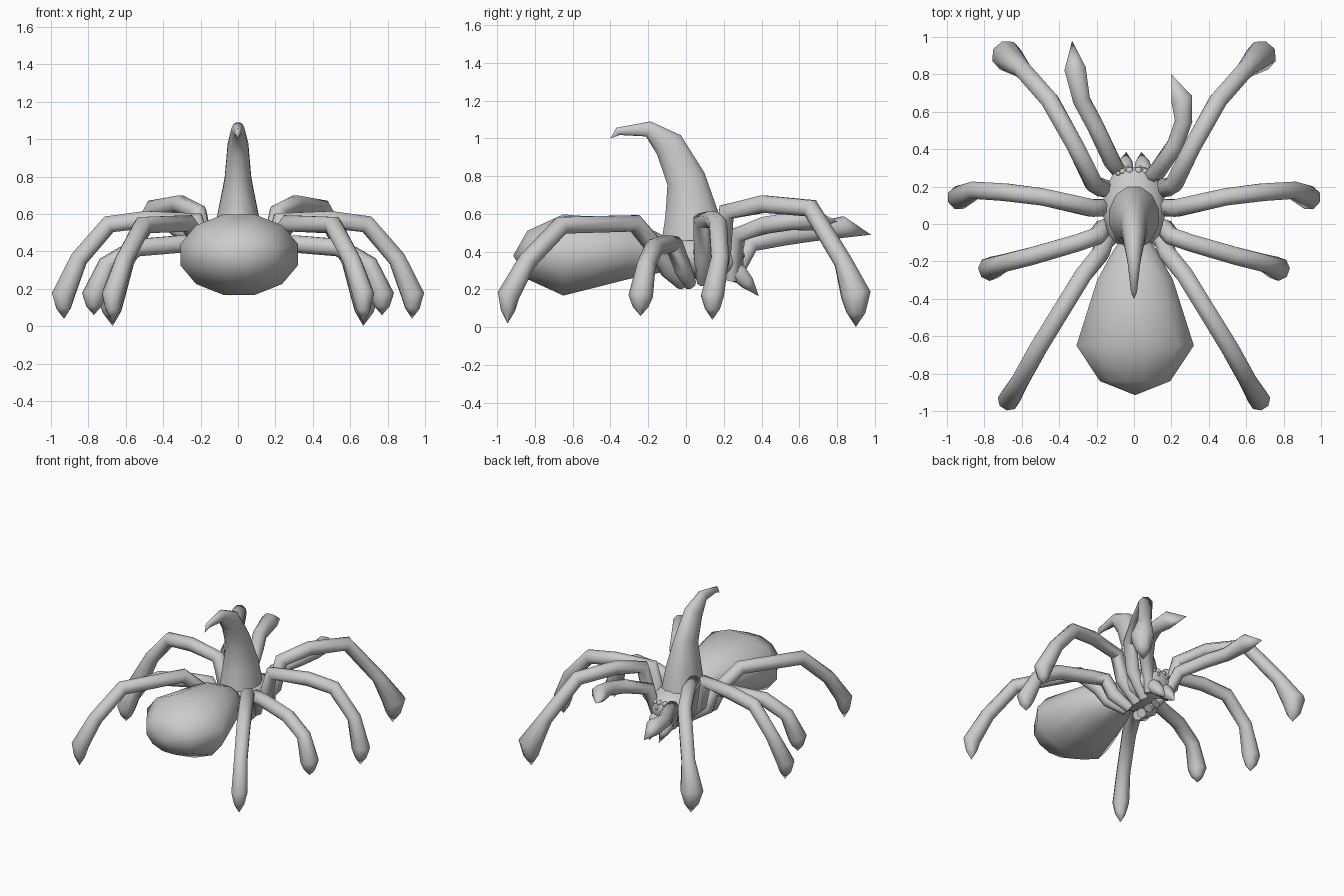
import bpy, bmesh, math
from mathutils import Vector

cube = bpy.data.objects.get("Cube")
if cube:
    bpy.data.objects.remove(cube, do_unlink=True)

GREY = (0.6, 0.6, 0.6, 1)
mat = bpy.data.materials.new("plain grey")
mat.use_nodes = True
mat.diffuse_color = GREY
mat.node_tree.nodes["Principled BSDF"].inputs["Base Color"].default_value = GREY


def finish(name, bm, angle):
    """Turn a bmesh into a smooth shaded grey object."""
    bmesh.ops.recalc_face_normals(bm, faces=bm.faces)
    mesh = bpy.data.meshes.new(name)
    bm.to_mesh(mesh)
    bm.free()
    mesh.materials.append(mat)
    obj = bpy.data.objects.new(name, mesh)
    bpy.context.collection.objects.link(obj)
    bpy.ops.object.select_all(action="DESELECT")
    obj.select_set(True)
    bpy.context.view_layer.objects.active = obj
    bpy.ops.object.shade_smooth_by_angle(angle=math.radians(angle))


def loft(name, path, radii, side, sides=8, axis=None, angle=60):
    """Skin elliptical rings along a path; radii are (across side, other way)."""
    path = [Vector(p) for p in path]
    side = Vector(side).normalized()
    bm = bmesh.new()
    rings = []
    for i, (p, (ra, rb)) in enumerate(zip(path, radii)):
        if axis:
            tangent = Vector(axis)
        else:
            before = (p - path[i - 1]).normalized() if i else Vector()
            after = (path[i + 1] - p).normalized() if i < len(path) - 1 else Vector()
            tangent = before + after
        across = (side - tangent * side.dot(tangent) / tangent.length_squared).normalized()
        up = across.cross(tangent).normalized()
        ring = []
        for k in range(sides):
            a = math.tau * (k + 0.5) / sides
            ring.append(bm.verts.new(p + across * ra * math.cos(a) + up * rb * math.sin(a)))
        rings.append(ring)
    for a, b in zip(rings, rings[1:]):
        for k in range(sides):
            n = (k + 1) % sides
            bm.faces.new((a[k], a[n], b[n], b[k]))
    bm.faces.new(rings[0])
    bm.faces.new(rings[-1])
    bmesh.ops.remove_doubles(bm, verts=bm.verts, dist=0.002)
    finish(name, bm, angle)


def body(name, rings, sides, x=0):
    """Loft along y from rings of (y, half width, top, bottom)."""
    loft(name, [(x, y, (t + b) / 2) for y, w, t, b in rings],
         [(w, (t - b) / 2) for y, w, t, b in rings], X, sides, (0, -1, 0))


def eye(name, centre, radius):
    bm = bmesh.new()
    bmesh.ops.create_uvsphere(bm, u_segments=8, v_segments=6, radius=radius)
    bmesh.ops.translate(bm, verts=bm.verts, vec=centre)
    finish(name, bm, 60)


def round_radii(values):
    return [(r, r) for r in values]


X = (1, 0, 0)

# Abdomen and thorax
body("abdomen", [(-0.06, 0.06, 0.44, 0.3), (-0.14, 0.12, 0.5, 0.285),
                 (-0.3, 0.21, 0.575, 0.25), (-0.65, 0.325, 0.605, 0.16),
                 (-0.84, 0.195, 0.515, 0.25), (-0.915, 0.001, 0.381, 0.379)], 12, 0.006)
body("thorax", [(-0.13, 0.07, 0.45, 0.3), (-0.06, 0.14, 0.48, 0.27),
                (0.08, 0.18, 0.49, 0.25), (0.2, 0.155, 0.475, 0.255),
                (0.28, 0.105, 0.435, 0.28), (0.305, 0.06, 0.4, 0.31)], 14)

# Curved horn
horn = [(0.035, 0.46, 0.135, 0.17), (0.03, 0.6, 0.113, 0.145),
        (0.0, 0.785, 0.074, 0.107), (-0.09, 0.965, 0.057, 0.084),
        (-0.2, 1.05, 0.036, 0.043), (-0.36, 1.037, 0.017, 0.022),
        (-0.4, 1.0, 0.001, 0.001)]
loft("horn", [(0, y, z) for y, z, a, b in horn], [(a, b) for y, z, a, b in horn], X, 12)

# Walking legs: hip under the body, body joint, thigh, knee, shin, foot bulb, claw tip
legs = {
    "rear_leg": [(0.05, 0.17, 0.24), (0.215, 0.215, 0.61), (0.31, 0.41, 0.652),
                 (0.45, 0.66, 0.63), (0.6, 0.83, 0.35), (0.68, 0.9, 0.17), (0.67, 0.9, 0.002)],
    "rear_middle_leg": [(0.05, 0.09, 0.24), (0.225, 0.085, 0.565), (0.49, 0.145, 0.57),
                        (0.69, 0.17, 0.545), (0.85, 0.18, 0.36), (0.935, 0.14, 0.165), (0.93, 0.14, 0.04)],
    "front_middle_leg": [(0.05, 0.02, 0.23), (0.2, -0.065, 0.44), (0.3, -0.1, 0.44),
                         (0.54, -0.17, 0.42), (0.7, -0.21, 0.33), (0.77, -0.24, 0.165), (0.77, -0.24, 0.06)],
    "front_leg": [(0.05, -0.02, 0.23), (0.18, -0.16, 0.42), (0.27, -0.27, 0.55),
                  (0.51, -0.66, 0.54), (0.61, -0.84, 0.35), (0.67, -0.94, 0.17), (0.67, -0.945, 0.02)],
}
bulbs = {"rear_leg": 0.083, "front_leg": 0.06}
for name, points in legs.items():
    bulb = bulbs.get(name, 0.065)
    for label, s in (("left", 1), ("right", -1)):
        path = [Vector((s * x, y, z)) for x, y, z in points]
        run = path[-1] - path[0]
        path.insert(-1, path[-2].lerp(path[-1], 0.55))
        # the hip segment bows outwards beside the thorax
        path.insert(1, path[0].lerp(path[1], 0.5) + Vector((s * 0.04, 0, -0.02)))
        loft(label + "_" + name, path,
             round_radii((0.035, 0.05, 0.05, 0.05, 0.051, 0.05, bulb, bulb * 0.64, 0.001)),
             (-run.y, run.x, 0))

# Feelers, each in its own pose
feeler_radii = round_radii((0.035, 0.048, 0.049, 0.05, 0.062, 0.001))
loft("left_feeler", [(0.06, 0.24, 0.25), (0.12, 0.275, 0.49), (0.22, 0.42, 0.54),
                     (0.265, 0.55, 0.56), (0.255, 0.67, 0.57), (0.2, 0.8, 0.56)],
     feeler_radii, (1, -0.3, 0))
loft("right_feeler", [(-0.06, 0.25, 0.25), (-0.12, 0.34, 0.44), (-0.21, 0.53, 0.48),
                      (-0.28, 0.66, 0.5), (-0.315, 0.83, 0.53), (-0.33, 0.98, 0.49)],
     feeler_radii, (1, 0.3, 0))

# Fangs and eyes
for label, s in (("left", 1), ("right", -1)):
    loft(label + "_fang", [(s * 0.055, 0.2, 0.34), (s * 0.05, 0.28, 0.285),
                           (s * 0.045, 0.325, 0.235), (s * 0.04, 0.385, 0.165)],
         round_radii((0.045, 0.052, 0.04, 0.001)), X)
    for i, (x, y, z, r) in enumerate([(0.024, 0.285, 0.415, 0.021), (0.06, 0.28, 0.41, 0.018),
                                      (0.085, 0.27, 0.415, 0.013), (0.035, 0.3, 0.38, 0.014)]):
        eye(f"{label}_eye_{i + 1}", (s * x, y, z), r)
